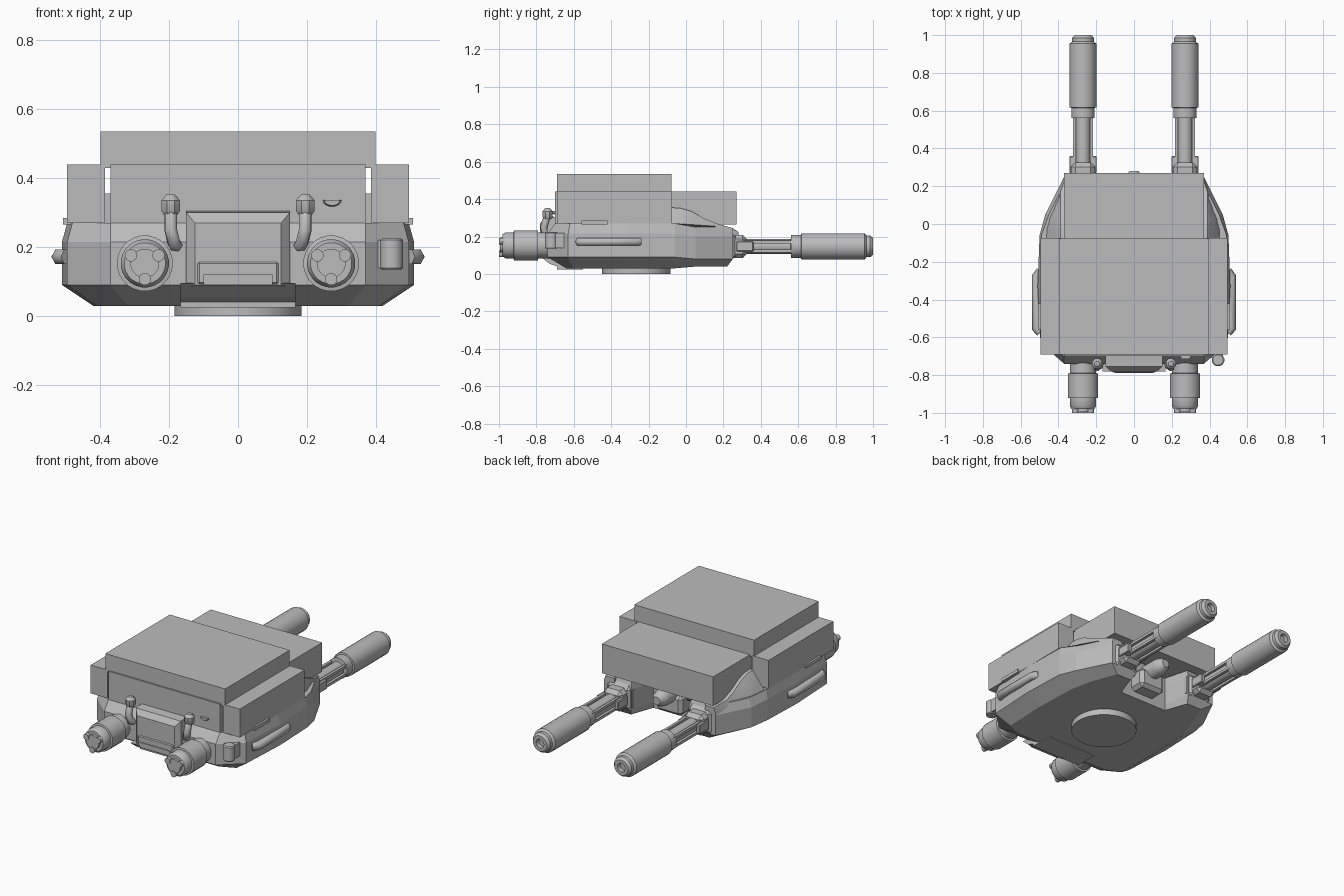
import bpy, bmesh, math
from mathutils import Vector

cube = bpy.data.objects.get("Cube")
if cube:
    bpy.data.objects.remove(cube, do_unlink=True)

grey = bpy.data.materials.new("plain_grey")
grey.use_nodes = True
GREY = (0.5, 0.5, 0.5, 1)
grey.diffuse_color = GREY
grey.node_tree.nodes["Principled BSDF"].inputs["Base Color"].default_value = GREY


def finish(name, bm, bevel=0, smooth=False):
    bmesh.ops.recalc_face_normals(bm, faces=bm.faces)
    mesh = bpy.data.meshes.new(name)
    bm.to_mesh(mesh)
    bm.free()
    mesh.materials.append(grey)
    ob = bpy.data.objects.new(name, mesh)
    bpy.context.collection.objects.link(ob)
    if bevel:
        mod = ob.modifiers.new("bevel", "BEVEL")
        mod.width = bevel
        mod.segments = 1
    if smooth:
        bpy.ops.object.select_all(action="DESELECT")
        ob.select_set(True)
        bpy.context.view_layer.objects.active = ob
        bpy.ops.object.shade_smooth_by_angle(angle=math.radians(35))
    return ob


def loft(name, rings, bevel=0, smooth=False):
    """Skin a list of equal-length closed rings and cap both ends."""
    bm = bmesh.new()
    rows = [[bm.verts.new(p) for p in ring] for ring in rings]
    n = len(rows[0])
    for a, b in zip(rows, rows[1:]):
        for i in range(n):
            j = (i + 1) % n
            bm.faces.new((a[i], a[j], b[j], b[i]))
    bm.faces.new(rows[0])
    bm.faces.new(rows[-1])
    return finish(name, bm, bevel, smooth)


def box(name, xs, ys, zs, bevel=0):
    return loft(name, [[(xs[0], ys[0], z), (xs[1], ys[0], z),
                        (xs[1], ys[1], z), (xs[0], ys[1], z)] for z in zs], bevel)


def turned(name, centre, profile, axis="Y", sides=24):
    """Stack of circles: profile holds (distance along axis, radius)."""
    rings = []
    for d, r in profile:
        ring = []
        for i in range(sides):
            t = 2 * math.pi * (i + 0.5) / sides
            u, v = r * math.cos(t), r * math.sin(t)
            off = (u, d, v) if axis == "Y" else (u, v, d)
            ring.append(Vector(centre) + Vector(off))
        rings.append(ring)
    return loft(name, rings, smooth=True)


def tube(name, points, radius):
    curve = bpy.data.curves.new(name, "CURVE")
    curve.dimensions = "3D"
    curve.bevel_depth = radius
    curve.bevel_resolution = 1
    curve.use_fill_caps = True
    line = curve.splines.new("POLY")
    line.points.add(len(points) - 1)
    for p, co in zip(line.points, points):
        p.co = (*co, 1)
    curve.materials.append(grey)
    ob = bpy.data.objects.new(name, curve)
    bpy.context.collection.objects.link(ob)
    return ob


# Hull: stacked plan outlines, with an open notch in the back
def outline(half, z, rear_z):
    pts = [(x, y, rear_z if y > 0.04 else z) for x, y in half]
    return pts + [(-x, y, h) for x, y, h in reversed(pts)]


waist = [(0.37, -0.74), (0.495, -0.63), (0.51, -0.33), (0.5, -0.06),
         (0.47, 0.05), (0.37, 0.25), (0.19, 0.25), (0.16, 0.08)]
floor = [(0.32, -0.64), (0.41, -0.60), (0.42, -0.33), (0.41, -0.06),
         (0.37, 0.06), (0.31, 0.22), (0.21, 0.22), (0.16, 0.08)]
deck = [(0.37, -0.70), (0.48, -0.62), (0.495, -0.33), (0.49, -0.06),
        (0.45, 0.05), (0.36, 0.23), (0.2, 0.23), (0.16, 0.08)]
loft("hull", [outline(floor, 0.03, 0.04), outline(waist, 0.09, 0.08),
              outline(waist, 0.215, 0.2), outline(deck, 0.27, 0.25)])

# Turntable ring below the hull
turned("turntable_ring", (0, -0.265, 0), [(0, 0.184), (0.04, 0.184)], "Z", 40)

# Stacked roof boxes
box("top_box", (-0.398, 0.398), (-0.69, -0.078), (0.43, 0.535))
box("centre_box", (-0.37, 0.37), (-0.70, -0.07), (0.265, 0.44))
box("back_box", (-0.37, 0.37), (-0.08, 0.27), (0.265, 0.44))

# Front hatch with nested panels
loft("hatch", [[(-w, y, z0), (w, y, z0), (w, y, z1), (-w, y, z1)]
               for w, y, z0, z1 in ((0.15, -0.69, 0.08, 0.305),
                                    (0.15, -0.755, 0.08, 0.30),
                                    (0.125, -0.78, 0.09, 0.27))])
box("hatch_step", (-0.12, 0.12), (-0.785, -0.74), (0.09, 0.16), 0.008)
box("hatch_sill", (-0.1, 0.1), (-0.79, -0.74), (0.09, 0.12))
loft("front_lip", [[(x, -0.66, 0.03), (x, -0.73, 0.055),
                    (x, -0.78, 0.095), (x, -0.66, 0.1)] for x in (-0.167, 0.167)])
box("lip_base", (-0.167, 0.167), (-0.69, -0.55), (0.025, 0.06))

# Pod in the back notch
box("pod_bracket", (-0.085, 0.085), (0.06, 0.17), (0.08, 0.2), 0.02)
box("pod_mount", (-0.12, 0.12), (0.05, 0.12), (0.16, 0.27), 0.015)
turned("pod", (0, 0, 0.2), [(0.1, 0.05), (0.22, 0.05), (0.255, 0.042), (0.28, 0.024)])

for s, side in ((1, "left"), (-1, "right")):
    x = 0.27 * s
    box(side + "_side_box", sorted((0.385 * s, 0.495 * s)), (-0.69, -0.075), (0.27, 0.44))
    box(side + "_side_latch", sorted((0.48 * s, 0.507 * s)), (-0.56, -0.42), (0.265, 0.285))

    # Sloping shoulder beside the back box
    rings = []
    for y, outer, top in ((-0.08, 0.495, 0.355), (-0.03, 0.49, 0.352), (0.03, 0.47, 0.335),
                          (0.1, 0.435, 0.295), (0.17, 0.40, 0.268), (0.25, 0.37, 0.245)):
        ridge = min(0.39, outer - 0.01)
        rings.append([(s * a, y, b) for a, b in ((0.3, 0.17), (0.3, top), (ridge, top),
                                                (outer, 0.215), (outer, 0.17))])
    loft(side + "_shoulder", rings, smooth=True)

    # Front drum with three-lobed cap
    turned(side + "_drum", (x, 0, 0.153),
           [(-0.68, 0.07), (-0.79, 0.07), (-0.792, 0.081), (-0.92, 0.081),
            (-0.922, 0.07), (-0.965, 0.07), (-0.98, 0.06)])
    turned(side + "_drum_cap", (x, 0, 0.153), [(-0.97, 0.042), (-0.995, 0.042)])
    for k in range(3):
        t = math.radians(30 + 120 * k)
        turned(side + "_cap_lobe", (x + 0.046 * math.cos(t), 0, 0.153 + 0.046 * math.sin(t)),
               [(-0.96, 0.018), (-1.0, 0.018)], sides=12)

    # Long barrel with collars and rails
    turned(side + "_barrel", (x, 0, 0.147),
           [(0.1, 0.04), (0.56, 0.04), (0.562, 0.062), (0.615, 0.062),
            (0.617, 0.071), (0.955, 0.071), (0.965, 0.058), (0.985, 0.058),
            (1.0, 0.046), (1.0, 0.026), (0.975, 0.024)])
    box(side + "_barrel_socket", (x - 0.085, x + 0.085), (0.12, 0.265), (0.07, 0.225), 0.025)
    box(side + "_barrel_collar", (x - 0.063, x + 0.063), (0.2, 0.325), (0.085, 0.208), 0.022)
    for dx, dz in ((1, 1), (1, -1), (-1, 1), (-1, -1)):
        cx, cz = x + 0.046 * dx, 0.147 + 0.025 * dz
        box(side + "_barrel_rail", (cx - 0.008, cx + 0.008), (0.3, 0.58),
            (cz - 0.008, cz + 0.008))
    for dx in (-0.06, 0.06):
        box(side + "_collar_lug", (x + dx - 0.012, x + dx + 0.012), (0.27, 0.36),
            (0.12, 0.175), 0.004)

    # Exhaust pipe
    tube(side + "_exhaust_pipe", [(s * a, y, z) for a, y, z in
         ((0.17, -0.70, 0.195), (0.185, -0.755, 0.21), (0.195, -0.76, 0.25),
          (0.195, -0.745, 0.30), (0.195, -0.72, 0.32))], 0.02)
    turned(side + "_exhaust_cap", (s * 0.195, -0.74, 0),
           [(0.295, 0.022), (0.305, 0.029), (0.335, 0.029), (0.352, 0.014)], "Z", 8)

    # Side grab handle
    tube(side + "_handle", [(s * a, y, 0.172) for a, y in
         ((0.495, -0.575), (0.518, -0.55), (0.518, -0.28), (0.495, -0.25))], 0.024)
    box(side + "_handle_plate", sorted((0.49 * s, 0.515 * s)), (-0.55, -0.27), (0.155, 0.19))

# Corner lamp on the left, with its bracket
turned("corner_lamp", (0.445, -0.72, 0), [(0.135, 0.03), (0.14, 0.034), (0.22, 0.034),
                                          (0.225, 0.028)], "Z", 12)
box("lamp_bracket", (0.405, 0.47), (-0.71, -0.62), (0.14, 0.22))

# Small half-round hood on the front panel
loft("front_hood", [[(0.273 + r * math.cos(t), y, 0.336 + 0.7 * r * math.sin(t))
                     for t in [math.pi * (1 + i / 8) for i in range(9)]]
                    for y, r in ((-0.69, 0.03), (-0.715, 0.022))])
